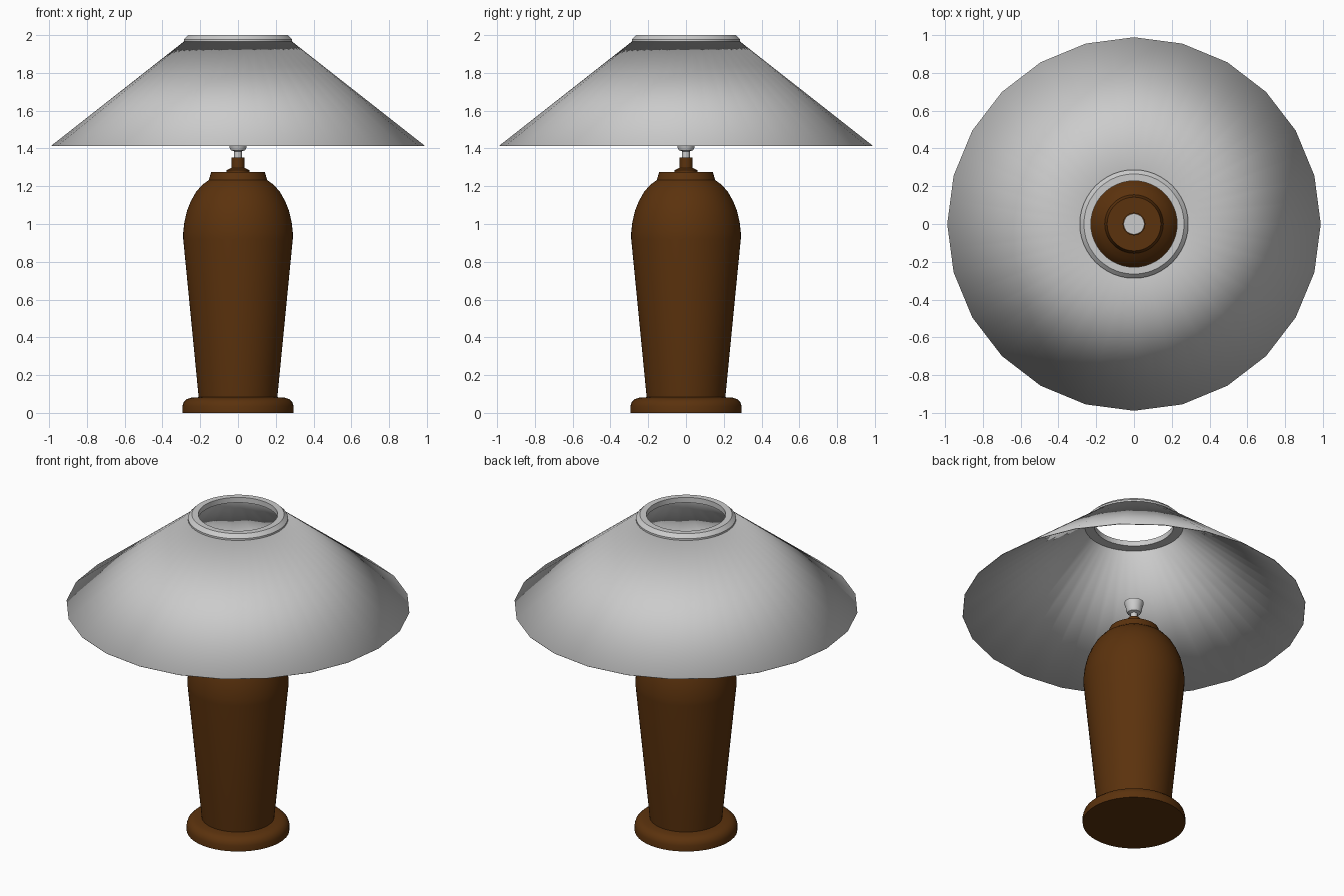
import bpy, bmesh, math

cube = bpy.data.objects.get("Cube")
if cube:
    bpy.data.objects.remove(cube, do_unlink=True)


def material(name, rgb):
    m = bpy.data.materials.new(name)
    m.use_nodes = True
    m.diffuse_color = (*rgb, 1)
    m.node_tree.nodes["Principled BSDF"].inputs["Base Color"].default_value = (*rgb, 1)
    return m


brown = material("brown wood", (0.105, 0.032, 0.004))
grey = material("pale grey", (0.60, 0.60, 0.60))


def finish(name, bm, mat, angle=35):
    bmesh.ops.remove_doubles(bm, verts=bm.verts, dist=1e-5)
    bmesh.ops.recalc_face_normals(bm, faces=bm.faces)
    mesh = bpy.data.meshes.new(name)
    bm.to_mesh(mesh)
    bm.free()
    mesh.materials.append(mat)
    ob = bpy.data.objects.new(name, mesh)
    bpy.context.collection.objects.link(ob)
    bpy.ops.object.select_all(action='DESELECT')
    ob.select_set(True)
    bpy.context.view_layer.objects.active = ob
    bpy.ops.object.shade_smooth_by_angle(angle=math.radians(angle))
    return ob


def lathe(name, profile, mat, sides=48, closed=False):
    """Spin an (r, z) profile around the z axis."""
    bm = bmesh.new()
    pts = profile + profile[:1] if closed else profile
    verts = [bm.verts.new((r, 0, z)) for r, z in pts]
    edges = [bm.edges.new(pair) for pair in zip(verts, verts[1:])]
    bmesh.ops.spin(bm, geom=verts + edges, cent=(0, 0, 0), axis=(0, 0, 1),
                   angle=math.tau, steps=sides)
    return finish(name, bm, mat)


# Rounded foot
lathe("foot", [(0, 0), (0.295, 0), (0.295, 0.035), (0.288, 0.056), (0.272, 0.072),
               (0.25, 0.08), (0.21, 0.083), (0, 0.083)], brown)

# Tapered body with domed shoulder and collar
lathe("body", [(0, 0.08), (0.208, 0.08), (0.29, 0.92), (0.29, 0.955), (0.284, 1.01),
               (0.27, 1.07), (0.25, 1.12), (0.222, 1.17), (0.19, 1.207), (0.155, 1.232),
               (0.142, 1.275), (0, 1.275)], brown, 64)

# Neck with a small flange
lathe("neck", [(0, 1.27), (0.06, 1.275), (0.06, 1.285), (0.035, 1.297),
               (0.035, 1.352), (0, 1.352)], brown, 32)

# Bulb socket on its stem
lathe("socket", [(0, 1.35), (0.02, 1.35), (0.02, 1.385), (0.038, 1.39), (0.045, 1.405),
                 (0.046, 1.42), (0.055, 1.45), (0.055, 1.46), (0, 1.46)], grey, 32)

# Ring at the top of the shade
lathe("shade_ring", [(0.228, 1.967), (0.287, 1.967), (0.287, 1.978),
                     (0.265, 2.0), (0.228, 2.0)], grey, 48, closed=True)

# Shade: round at the top, 24-sided at the rim
bm = bmesh.new()
N = 48
top, rim = [], []
for i in range(N):
    a = math.tau * i / N
    r = 0.988 * (math.cos(math.pi / 24) if i % 2 else 1)
    top.append(bm.verts.new((0.285 * math.cos(a), 0.285 * math.sin(a), 1.967)))
    rim.append(bm.verts.new((r * math.cos(a), r * math.sin(a), 1.415)))
for i in range(N):
    j = (i + 1) % N
    bm.faces.new((rim[i], rim[j], top[j], top[i]))
shade = finish("shade", bm, grey)
thick = shade.modifiers.new("thickness", 'SOLIDIFY')
thick.thickness = 0.004
thick.offset = -1
